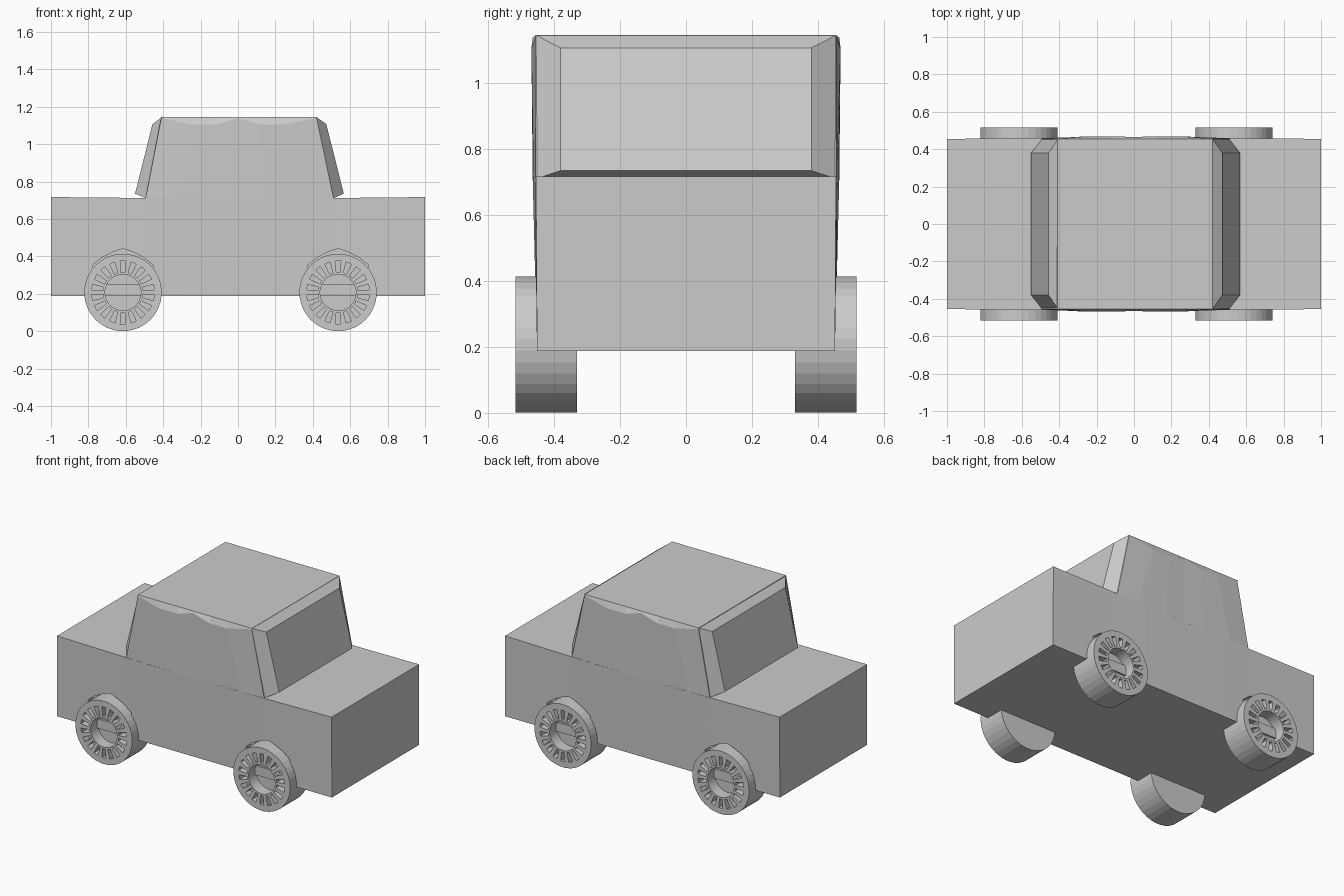
import bpy, bmesh
from math import sin, cos, tau

if "Cube" in bpy.data.objects:
    bpy.data.objects.remove(bpy.data.objects["Cube"])


def add_object(name, bm):
    bmesh.ops.recalc_face_normals(bm, faces=bm.faces[:])
    mesh = bpy.data.meshes.new(name)
    bm.to_mesh(mesh)
    bm.free()
    obj = bpy.data.objects.new(name, mesh)
    bpy.context.collection.objects.link(obj)
    return obj


def loft(name, rings):
    """Skin closed rings of equal length and cap both ends."""
    bm = bmesh.new()
    vs = [[bm.verts.new(p) for p in ring] for ring in rings]
    n = len(vs[0])
    for a, b in zip(vs, vs[1:]):
        for i in range(n):
            j = (i + 1) % n
            bm.faces.new((a[i], a[j], b[j], b[i]))
    bm.faces.new(vs[0][::-1])
    bm.faces.new(vs[-1])
    return add_object(name, bm)


def mirrored(half):
    return half + [(x, -y, z) for x, y, z in reversed(half)]


# Lower body: long box with slightly bulging sides
body = loft("body", [mirrored([(x, -.452, .187), (x, -w, z)]) for x, w, z in
                     [(-1, .455, .717), (-.5, .459, .712), (-.3, .465, .712), (0, .465, .712),
                      (.3, .465, .712), (.52, .459, .712), (1, .455, .717)]])

# Cabin: bottom x, top x, bottom half width, side panel top half width and height
columns = [(-.495, -.41, .457, .456, 1.14), (-.35, -.25, .463, .469, 1.105),
           (-.15, -.12, .465, .469, 1.105), (0, 0, .465, .465, 1.138),
           (.15, .12, .465, .469, 1.105), (.35, .25, .463, .469, 1.105),
           (.512, .42, .457, .456, 1.14)]
loft("cabin", [mirrored([(xb, -wb, .705), (xt, -wt, zt), (xt, -.455, 1.146)])
               for xb, xt, wb, wt, zt in columns])


# Windscreens: raised slabs with chamfered borders
def windscreen(name, inner, outer):
    loft(name, [mirrored([(x, -w, z) for x, z in pts])
                for pts, w in ((inner, .456), (outer, .38))])


windscreen("left_windscreen", [(-.49, .71), (-.405, 1.146)], [(-.55, .735), (-.457, 1.107)])
windscreen("right_windscreen", [(.508, .71), (.418, 1.146)], [(.566, .735), (.472, 1.107)])

# Wheel arches cut into the body sides
ARCH = [(-.16, .25), (-.16, .355), (-.11, .395), (-.05, .425), (0, .441),
        (.05, .425), (.11, .395), (.16, .355), (.16, .25)]
WHEEL_X = (-.615, .535)
for cx in WHEEL_X:
    for side in (-1, 1):
        cutter = loft("arch_cutter", [[(cx + x, side * y, z) for x, z in ARCH]
                                      for y in (.4, .6)])
        cutter.hide_render = True
        mod = body.modifiers.new("arch", 'BOOLEAN')
        mod.operation, mod.solver, mod.object = 'DIFFERENCE', 'EXACT', cutter
        bpy.context.view_layer.objects.active = body
        bpy.ops.object.modifier_apply(modifier=mod.name)
        bpy.data.objects.remove(cutter)


# Wheel: lathed rings, slots recessed between spokes, sunken hub
def wheel(name, cx, side, seg=36):
    bm = bmesh.new()
    profile = [(.207, .33), (.207, .517), (.168, .517), (.108, .517), (.096, .517), (.096, .44)]
    vs = [[bm.verts.new((cx + r * cos(tau * (i + .5) / seg), side * y,
                         .207 + r * sin(tau * (i + .5) / seg))) for i in range(seg)]
          for r, y in profile]
    slots = []
    for k, (a, b) in enumerate(zip(vs, vs[1:])):
        for i in range(seg):
            j = (i + 1) % seg
            face = bm.faces.new((a[i], a[j], b[j], b[i]))
            if k == 2 and i % 2 == 0:
                slots.append(face)
    bm.faces.new(vs[0])
    bm.faces.new(vs[-1])
    bmesh.ops.recalc_face_normals(bm, faces=bm.faces[:])
    new = bmesh.ops.extrude_discrete_faces(bm, faces=slots)["faces"]
    for face in new:
        bmesh.ops.translate(bm, verts=face.verts[:], vec=(0, -side * .05, 0))
    add_object(name, bm)


for end, cx in zip(("left", "right"), WHEEL_X):
    for label, side in (("front", -1), ("back", 1)):
        wheel(f"{label}_{end}_wheel", cx, side)
